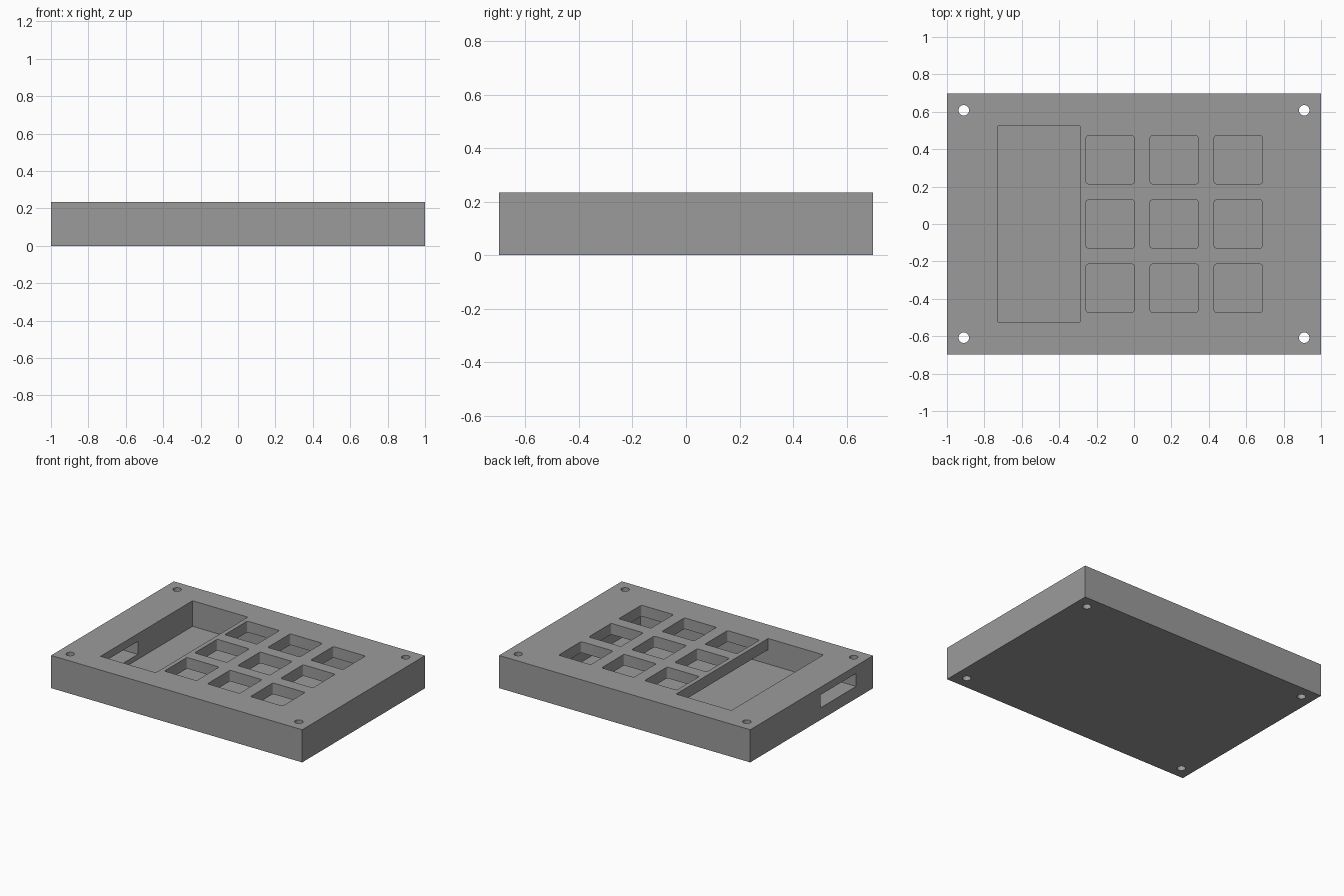
import bpy, bmesh, math

if "Cube" in bpy.data.objects:
    bpy.data.objects.remove(bpy.data.objects["Cube"])

W, D, H = 1.0, 0.698, 0.235        # half width, half depth, height
FLOOR, PLATE = 0.051, 0.155        # cavity floor, underside of the key plate

grey = bpy.data.materials.new("mid grey")
grey.diffuse_color = (0.33, 0.33, 0.33, 1)
grey.use_nodes = True
grey.node_tree.nodes["Principled BSDF"].inputs["Base Color"].default_value = grey.diffuse_color


def prism(name, profile, axis, a, b):
    """Extrude a 2D outline along an axis from a to b."""
    place = {"y": lambda u, v, t: (u, t, v),
             "z": lambda u, v, t: (u, v, t),
             "x": lambda u, v, t: (t, u, v)}[axis]
    bm = bmesh.new()
    face = bm.faces.new([bm.verts.new(place(u, v, a)) for u, v in profile])
    ext = bmesh.ops.extrude_face_region(bm, geom=[face])
    offset = place(0, 0, b - a)
    moved = [g for g in ext["geom"] if isinstance(g, bmesh.types.BMVert)]
    bmesh.ops.translate(bm, verts=moved, vec=offset)
    bmesh.ops.recalc_face_normals(bm, faces=bm.faces)
    mesh = bpy.data.meshes.new(name)
    bm.to_mesh(mesh)
    bm.free()
    ob = bpy.data.objects.new(name, mesh)
    mesh.materials.append(grey)
    bpy.context.collection.objects.link(ob)
    return ob


def rect(x0, x1, y0, y1):
    return [(x0, y0), (x1, y0), (x1, y1), (x0, y1)]


def round_rect(cx, cy, half, r, steps=3):
    pts = []
    for q, (sx, sy) in enumerate([(1, 1), (-1, 1), (-1, -1), (1, -1)]):
        for i in range(steps + 1):
            t = math.pi / 2 * (q + i / steps)
            pts.append((cx + sx * (half - r) + r * math.cos(t),
                        cy + sy * (half - r) + r * math.sin(t)))
    return pts


def circle(cx, cy, r, n=32):
    return [(cx + r * math.cos(2 * math.pi * i / n),
             cy + r * math.sin(2 * math.pi * i / n)) for i in range(n)]


# Solid case block
case = prism("case", rect(-W, W, -D, D), "z", 0, H)

# Inner cavity under the key plate, open to the top at the left
cutters = [prism("cavity_cutter",
                 [(-0.728, FLOOR), (0.728, FLOOR), (0.728, PLATE),
                  (-0.288, PLATE), (-0.288, 0.3), (-0.728, 0.3)],
                 "y", -0.523, 0.523)]

# Three by three key openings
for i in range(3):
    for j in (-1, 0, 1):
        cutters.append(prism("key_cutter",
                             round_rect(-0.128 + 0.3425 * i, 0.343 * j, 0.128, 0.01),
                             "z", 0.11, 0.3))

# Screw holes in the corners
for sx in (-1, 1):
    for sy in (-1, 1):
        cutters.append(prism("screw_cutter", circle(0.91 * sx, 0.608 * sy, 0.028),
                             "z", -0.1, 0.4))

# Cable port through the left wall
cutters.append(prism("port_cutter", rect(-0.506, -0.10, 0.087, 0.18), "x", -1.1, -0.6))

for c in cutters:
    c.hide_render = True
    m = case.modifiers.new("cut", "BOOLEAN")
    m.operation, m.solver, m.object = "DIFFERENCE", "EXACT", c

# Bake the cuts and remove the cutters
bpy.context.view_layer.update()
dg = bpy.context.evaluated_depsgraph_get()
baked = bpy.data.meshes.new_from_object(case.evaluated_get(dg))
case.modifiers.clear()
case.data = baked
for c in cutters:
    bpy.data.objects.remove(c)

# Smooth round holes, sharp edges elsewhere
bpy.ops.object.select_all(action="DESELECT")
case.select_set(True)
bpy.context.view_layer.objects.active = case
bpy.ops.object.shade_smooth_by_angle(angle=math.radians(35))
